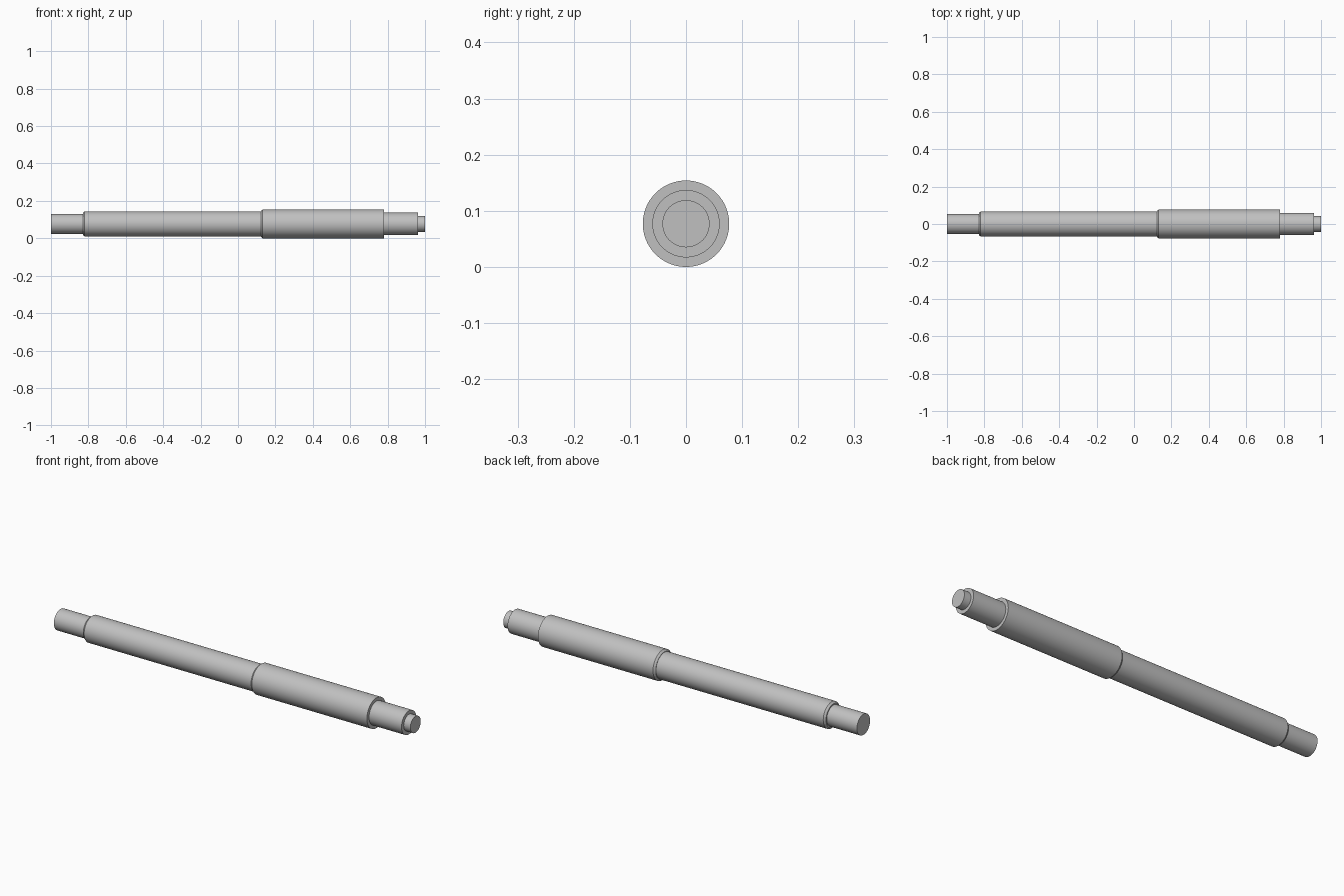
import bpy, bmesh
from math import radians
from mathutils import Matrix, Vector

cube = bpy.data.objects.get("Cube")
if cube:
    bpy.data.objects.remove(cube, do_unlink=True)

AXIS_Z = 0.077
SEGMENTS = 96

steel = bpy.data.materials.new("grey steel")
steel.use_nodes = True
colour = (0.53, 0.53, 0.53, 1)
steel.diffuse_color = colour
steel.node_tree.nodes["Principled BSDF"].inputs["Base Color"].default_value = colour

# Shaft outline as (x, radius), from the plain journal to the small spigot
profile = [
    (-1.0, 0), (-1.0, 0.053),
    (-0.83, 0.053), (-0.83, 0.059), (-0.82, 0.067),    # chamfered shoulder
    (0.122, 0.067), (0.122, 0.069), (0.132, 0.077),    # chamfered sleeve
    (0.78, 0.077), (0.78, 0.06),                       # square shoulder
    (0.963, 0.06), (0.963, 0.042),                     # spigot
    (1.0, 0.042), (1.0, 0),
]

# Turn the outline around the shaft axis
bm = bmesh.new()
verts = [bm.verts.new((x, 0, r)) for x, r in profile]
edges = [bm.edges.new(pair) for pair in zip(verts, verts[1:])]
bmesh.ops.spin(bm, geom=verts + edges, cent=(0, 0, 0), axis=(1, 0, 0),
               angle=radians(360), steps=SEGMENTS, use_duplicate=False)
bmesh.ops.remove_doubles(bm, verts=bm.verts, dist=0.00005)
bmesh.ops.recalc_face_normals(bm, faces=bm.faces)
bmesh.ops.transform(bm, matrix=Matrix.Translation(Vector((0, 0, AXIS_Z))), verts=bm.verts)

mesh = bpy.data.meshes.new("stepped_shaft")
bm.to_mesh(mesh)
bm.free()
mesh.materials.append(steel)
shaft = bpy.data.objects.new("stepped_shaft", mesh)
bpy.context.collection.objects.link(shaft)

# Smooth cylinders with crisp shoulders
bpy.ops.object.select_all(action="DESELECT")
shaft.select_set(True)
bpy.context.view_layer.objects.active = shaft
bpy.ops.object.shade_smooth_by_angle(angle=radians(25))
